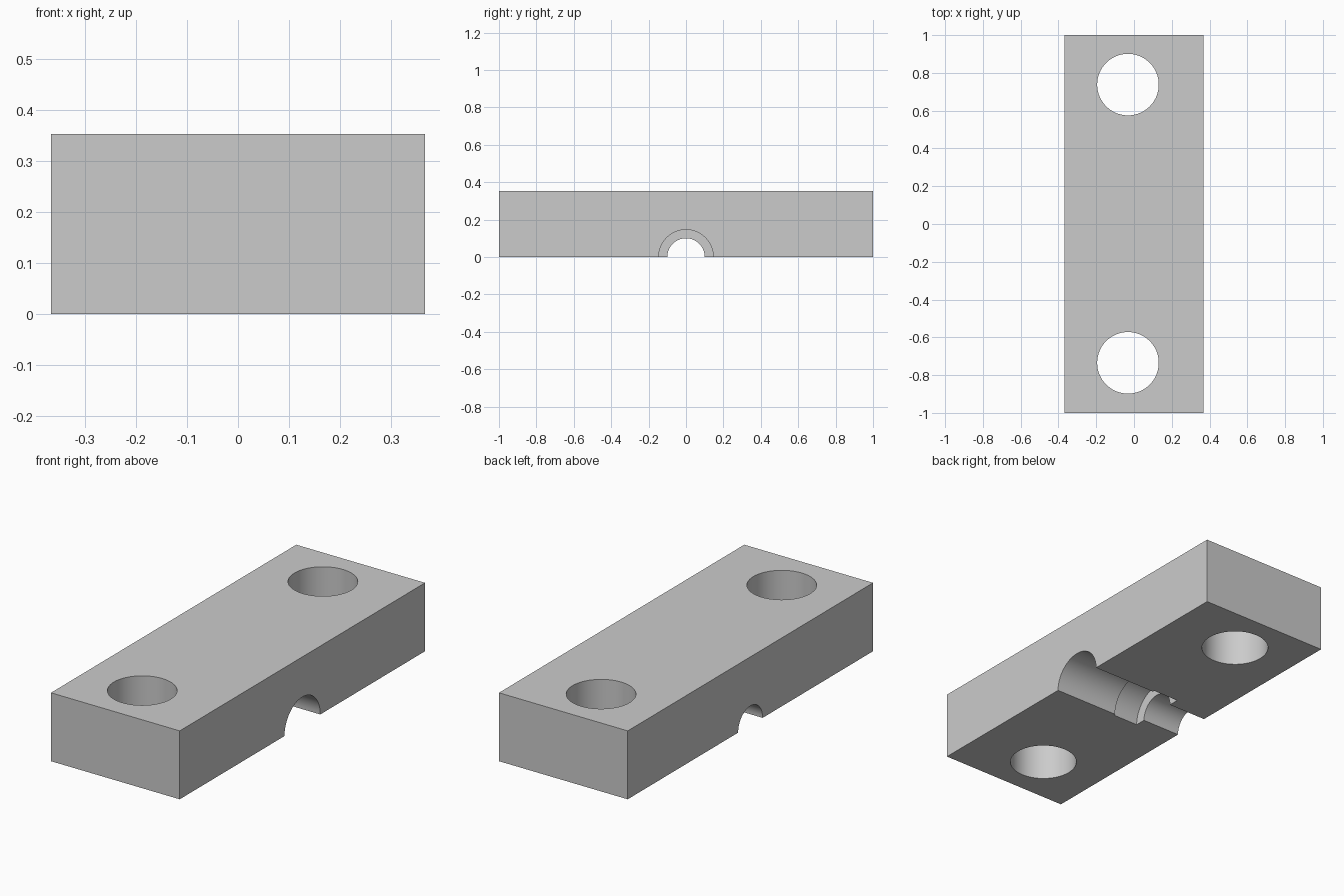
import bpy
import math

if "Cube" in bpy.data.objects:
    bpy.data.objects.remove(bpy.data.objects["Cube"], do_unlink=True)

# One plain grey material
grey = bpy.data.materials.new("plain_grey")
grey.use_nodes = True
colour = (0.6, 0.6, 0.6, 1)
grey.diffuse_color = colour
grey.node_tree.nodes["Principled BSDF"].inputs["Base Color"].default_value = colour

WIDTH, LENGTH, HEIGHT = 0.735, 2.0, 0.353

# Clamp block
bpy.ops.mesh.primitive_cube_add(size=1, location=(0, 0, HEIGHT / 2))
block = bpy.context.object
block.name = "clamp_block"
block.scale = (WIDTH, LENGTH, HEIGHT)
bpy.ops.object.transform_apply(location=True, scale=True)
block.data.materials.append(grey)


def cut(name, radius, depth, location, rotation=(0, 0, 0)):
    """Subtract a round cutter from the block."""
    bpy.ops.mesh.primitive_cylinder_add(vertices=64, radius=radius, depth=depth,
                                        location=location, rotation=rotation)
    cutter = bpy.context.object
    cutter.name = name
    cutter.data.materials.append(grey)
    bpy.context.view_layer.objects.active = block
    mod = block.modifiers.new(name, "BOOLEAN")
    mod.operation = "DIFFERENCE"
    mod.solver = "EXACT"
    mod.object = cutter
    bpy.ops.object.modifier_apply(modifier=name)
    bpy.data.objects.remove(cutter, do_unlink=True)


# Bolt holes
for y in (-0.735, 0.738):
    cut("bolt_hole", 0.163, 1, (-0.032, y, HEIGHT / 2))

# Stepped channel along the underside: narrow end, wide entry, collar recess
for name, radius, start, end in (("narrow_channel", 0.1, -0.5, 0.5),
                                 ("wide_channel", 0.146, -0.1, 0.5),
                                 ("collar_recess", 0.156, -0.148, 0.0)):
    cut(name, radius, end - start, ((start + end) / 2, 0, 0), (0, math.pi / 2, 0))

# Smooth round walls, sharp edges
bpy.ops.object.select_all(action="DESELECT")
block.select_set(True)
bpy.context.view_layer.objects.active = block
bpy.ops.object.shade_smooth_by_angle(angle=math.radians(30))
